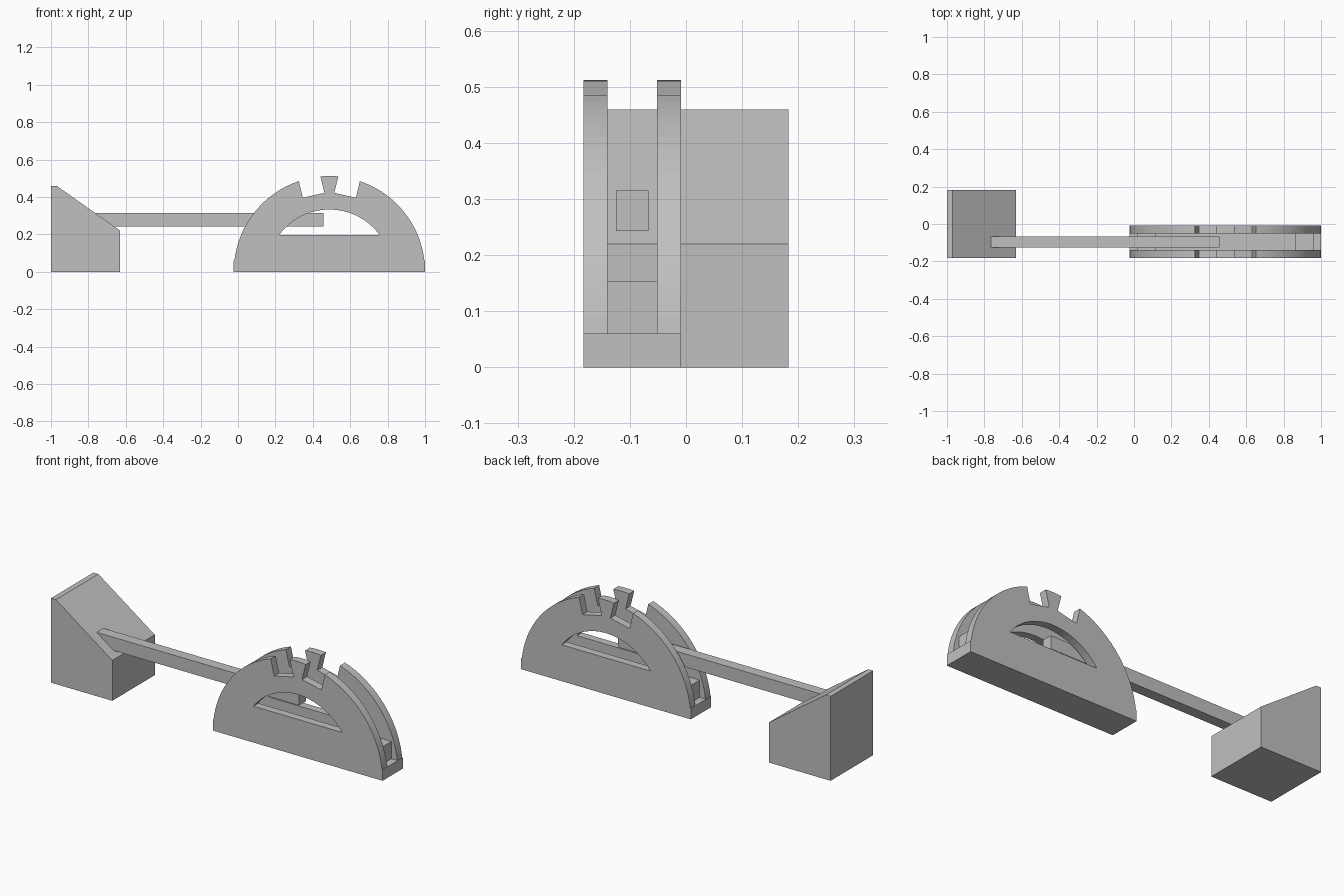
import bpy
import bmesh
import math

cube = bpy.data.objects.get("Cube")
if cube:
    bpy.data.objects.remove(cube, do_unlink=True)

grey = bpy.data.materials.new("plain grey")
grey.use_nodes = True
grey.diffuse_color = (0.53, 0.53, 0.53, 1)
grey.node_tree.nodes["Principled BSDF"].inputs["Base Color"].default_value = grey.diffuse_color


def prism(name, outline, y0, y1):
    """Extrude an x-z outline from y0 to y1."""
    bm = bmesh.new()
    face = bm.faces.new([bm.verts.new((x, y0, z)) for x, z in outline])
    grown = bmesh.ops.extrude_face_region(bm, geom=[face])["geom"]
    verts = [v for v in grown if isinstance(v, bmesh.types.BMVert)]
    bmesh.ops.translate(bm, verts=verts, vec=(0, y1 - y0, 0))
    bmesh.ops.recalc_face_normals(bm, faces=bm.faces)
    mesh = bpy.data.meshes.new(name)
    bm.to_mesh(mesh)
    bm.free()
    mesh.materials.append(grey)
    obj = bpy.data.objects.new(name, mesh)
    bpy.context.collection.objects.link(obj)
    return obj


def box(name, x0, x1, y0, y1, z0, z1):
    return prism(name, [(x0, z0), (x1, z0), (x1, z1), (x0, z1)], y0, y1)


def arc(radius, start, end, steps):
    angles = [start + (end - start) * i / steps for i in range(steps + 1)]
    return [(radius * math.cos(a), radius * math.sin(a)) for a in angles]


def mirrored(half):
    """Complete a right-hand outline about the centre of the half disc."""
    full = half + [(-x, z) for x, z in reversed(half)]
    return [(CENTRE + x, z) for x, z in full]


CENTRE, RADIUS, FLOOR = 0.4885, 0.5115, 0.06
FRONT, BACK = (-0.183, -0.14), (-0.052, -0.009)

# Half-disc side plates with two slanted notches and an arched window
rim = arc(RADIUS, math.asin(FLOOR / RADIUS), math.acos(0.163 / RADIUS), 18)
notch = [(0.142, 0.396), (0.026, 0.422), (0.048, 0.51), (0.016, 0.5125)]
plate_outline = mirrored([(RADIUS, 0), (RADIUS, FLOOR)] + rim + notch)
window_outline = mirrored(arc(0.333, math.asin(0.198 / 0.333), math.pi / 2 - 0.03, 10))

for name, (y0, y1) in (("front_plate", FRONT), ("back_plate", BACK)):
    plate = prism(name, plate_outline, y0, y1)
    cutter = prism("window_cutter", window_outline, y0 - 0.02, y1 + 0.02)
    cutter.hide_render = True
    cut = plate.modifiers.new("window", 'BOOLEAN')
    cut.operation = 'DIFFERENCE'
    cut.solver = 'EXACT'
    cut.object = cutter
    bpy.context.view_layer.objects.active = plate
    bpy.ops.object.modifier_apply(modifier=cut.name)
    bpy.data.objects.remove(cutter, do_unlink=True)

# Floor and end posts joining the plates
gap = (FRONT[1], BACK[0])
box("slot_floor", CENTRE - RADIUS, CENTRE + RADIUS, *gap, 0, FLOOR)
for name, side in (("left_post", 1), ("right_post", -1)):
    inner, outer = sorted((CENTRE + side * 0.373, CENTRE + side * 0.473))
    box(name, inner, outer, *gap, FLOOR, 0.154)

# Wedge block and the bar running from it into the slot
wedge = [(-1, 0), (-0.63, 0), (-0.63, 0.22), (-0.97, 0.46), (-1, 0.46)]
prism("wedge_block", wedge, -0.183, 0.183)
box("connecting_bar", -0.8, 0.456, -0.125, -0.067, 0.243, 0.315)
